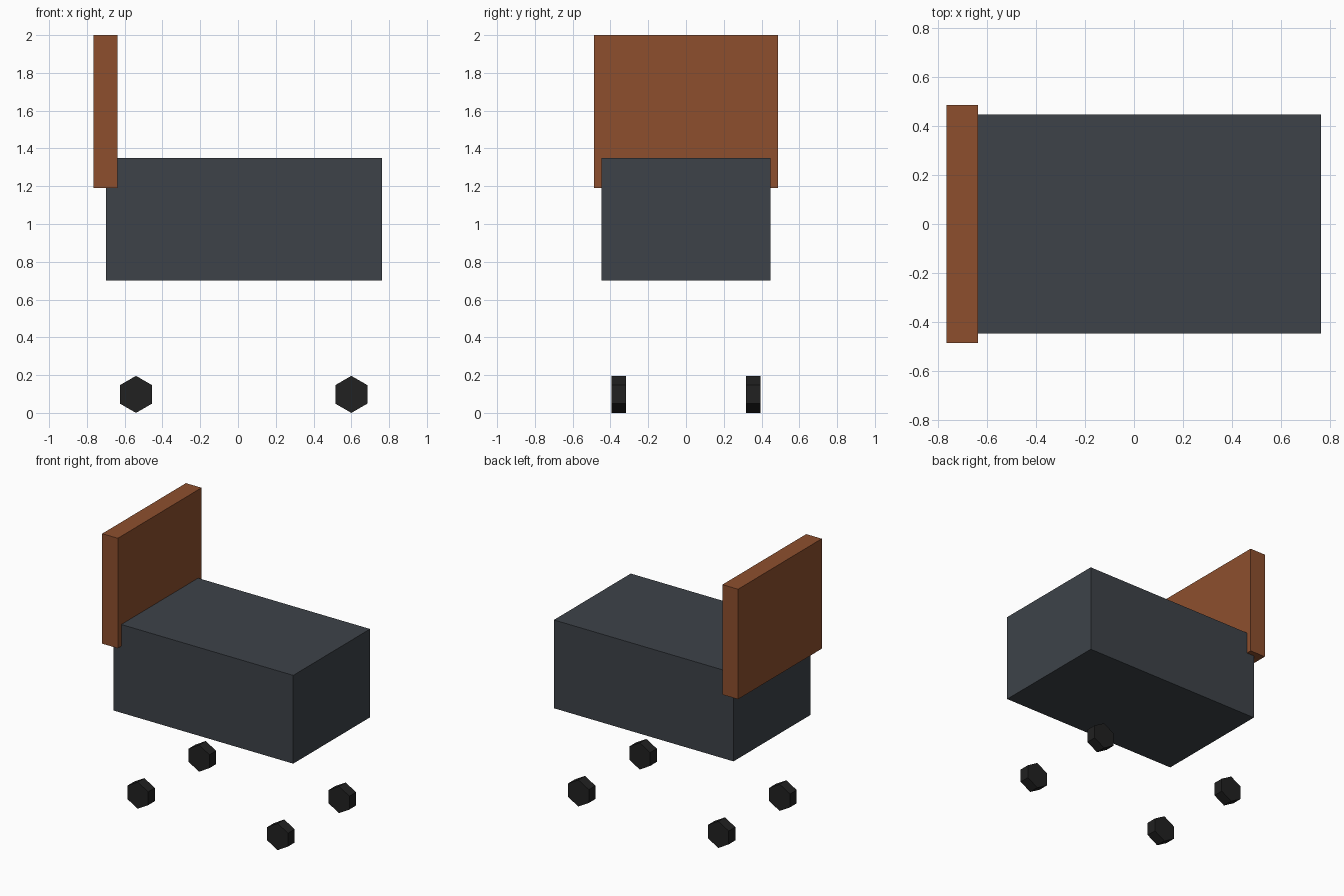
import bpy
import math

cube = bpy.data.objects.get("Cube")
if cube:
    bpy.data.objects.remove(cube, do_unlink=True)


def material(name, rgb):
    mat = bpy.data.materials.new(name)
    mat.use_nodes = True
    mat.diffuse_color = (*rgb, 1)
    mat.node_tree.nodes["Principled BSDF"].inputs["Base Color"].default_value = (*rgb, 1)
    return mat


def finish(name, mat):
    obj = bpy.context.object
    obj.name = obj.data.name = name
    obj.data.materials.append(mat)
    return obj


def box(name, low, high, mat):
    centre = [(a + b) / 2 for a, b in zip(low, high)]
    bpy.ops.mesh.primitive_cube_add(size=1, location=centre)
    obj = finish(name, mat)
    obj.scale = [b - a for a, b in zip(low, high)]
    bpy.ops.object.transform_apply(location=False, rotation=False, scale=True)


slate = material("dark slate", (0.047, 0.055, 0.066))
brown = material("rust brown", (0.27, 0.078, 0.027))
black = material("wheel black", (0.015, 0.015, 0.015))

# Body and upright end board
box("body", (-0.70, -0.447, 0.70), (0.763, 0.447, 1.35), slate)
box("end_board", (-0.765, -0.487, 1.19), (-0.638, 0.487, 2.0), brown)

# Four hexagonal wheels, corners pointing up
radius = 0.098
for end, x in (("right", -0.54), ("left", 0.60)):
    for side, y in (("front", -0.357), ("back", 0.357)):
        bpy.ops.mesh.primitive_cylinder_add(
            vertices=6, radius=radius, depth=0.077,
            location=(x, y, radius), rotation=(math.pi / 2, 0, 0))
        finish(f"wheel_{side}_{end}", black)
